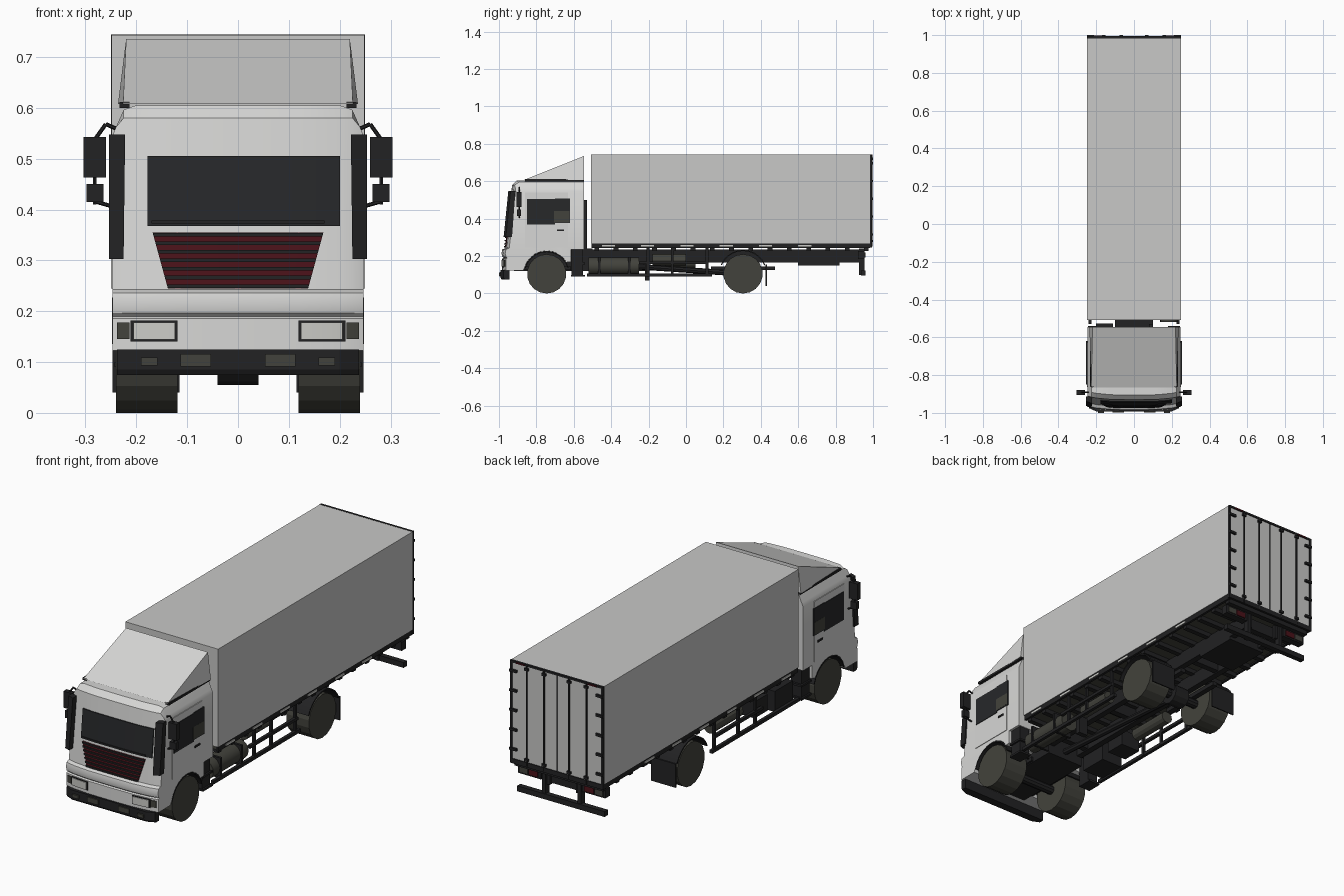
import bpy, bmesh, math
from mathutils import Vector, Matrix

if "Cube" in bpy.data.objects:
    bpy.data.objects.remove(bpy.data.objects["Cube"])


def material(name, r, g, b):
    m = bpy.data.materials.new(name)
    m.diffuse_color = (r, g, b, 1)
    m.use_nodes = True
    m.node_tree.nodes["Principled BSDF"].inputs["Base Color"].default_value = m.diffuse_color
    return m


WHITE = material("cab_white", 0.68, 0.68, 0.67)
PANEL = material("cargo_grey_white", 0.58, 0.58, 0.57)
BLACK = material("black_plastic", 0.016, 0.016, 0.017)
GLASS = material("dark_glass", 0.02, 0.021, 0.023)
OLIVE = material("tyre_grey", 0.055, 0.055, 0.045)
RED = material("dark_red", 0.07, 0.006, 0.01)
LENS = material("lamp_lens", 0.6, 0.6, 0.57)


def make(name, bm, mat, smooth=False):
    bmesh.ops.recalc_face_normals(bm, faces=bm.faces)
    me = bpy.data.meshes.new(name)
    bm.to_mesh(me)
    bm.free()
    me.materials.append(mat)
    ob = bpy.data.objects.new(name, me)
    bpy.context.collection.objects.link(ob)
    if smooth:
        bpy.ops.object.select_all(action='DESELECT')
        ob.select_set(True)
        bpy.context.view_layer.objects.active = ob
        bpy.ops.object.shade_smooth_by_angle(angle=math.radians(30))
    return ob


def boxes(name, mat, items, mirror=False):
    """One object from boxes given as x0, x1, y0, y1, z0, z1."""
    bm = bmesh.new()
    for s in ((1, -1) if mirror else (1,)):
        for x0, x1, y0, y1, z0, z1 in items:
            c = Vector((s * (x0 + x1) / 2, (y0 + y1) / 2, (z0 + z1) / 2))
            d = Matrix.Diagonal((abs(x1 - x0), abs(y1 - y0), abs(z1 - z0), 1))
            bmesh.ops.create_cube(bm, size=1, matrix=Matrix.Translation(c) @ d)
    return make(name, bm, mat)


def rods(name, mat, items, r, sides=8, mirror=False, smooth=False):
    """Cylinders running between pairs of points."""
    bm = bmesh.new()
    for s in ((1, -1) if mirror else (1,)):
        for p, q in items:
            p = Vector((p[0] * s, p[1], p[2]))
            q = Vector((q[0] * s, q[1], q[2]))
            rot = (q - p).to_track_quat('Z', 'Y').to_matrix().to_4x4()
            bmesh.ops.create_cone(bm, cap_ends=True, segments=sides, radius1=r, radius2=r,
                                  depth=(q - p).length, matrix=Matrix.Translation((p + q) / 2) @ rot)
    return make(name, bm, mat, smooth)


def loft(name, mat, rings, smooth=False):
    """Join matching closed rings of points and cap both ends."""
    bm = bmesh.new()
    vs = [[bm.verts.new(p) for p in ring] for ring in rings]
    n = len(vs[0])
    for a, b in zip(vs, vs[1:]):
        for i in range(n):
            bm.faces.new((a[i], a[(i + 1) % n], b[(i + 1) % n], b[i]))
    bm.faces.new(vs[0])
    bm.faces.new(vs[-1])
    return make(name, bm, mat, smooth)


# ---- cab: side profile with wheel arch, swept across the width
FRONT = [(-0.905, 0.605), (-0.93, 0.58), (-0.965, 0.243), (-0.982, 0.236), (-0.987, 0.215),
         (-0.982, 0.196), (-0.975, 0.19), (-0.983, 0.186), (-0.983, 0.123)]
WHEEL_Z = 0.105
FRONT_AXLE, REAR_AXLE = -0.745, 0.305


def bulge(x):
    return 0.02 * (abs(x) / 0.247) ** 4


def front_y(x, z):
    for (ya, za), (yb, zb) in zip(FRONT, FRONT[1:]):
        if zb <= z <= za:
            return ya + (yb - ya) * (za - z) / (za - zb) + bulge(x)
    return FRONT[-1][0] + bulge(x)


arch = [(FRONT_AXLE + 0.123 * math.cos(math.radians(a)), WHEEL_Z + 0.123 * math.sin(math.radians(a)))
        for a in range(165, 29, -15)]
tail = [(-0.87, 0.123)] + arch + [(-0.615, 0.17), (-0.615, 0.235), (-0.545, 0.235), (-0.545, 0.605)]
half = [(0.247, 0.545), (0.24, 0.562), (0.225, 0.596), (0.2, 0.605), (0.12, 0.605)]
stations = [(-x, t) for x, t in half] + [(0, 0.605)] + half[::-1]
loft("cab_body", WHITE, [[(x, y + bulge(x), min(z, t)) for y, z in FRONT]
                         + [(x, y, min(z, t)) for y, z in tail] for x, t in stations], True)


def patch(name, mat, z0, z1, bottom, top, off):
    """Thin plate that follows the cab front."""
    rings = []
    for i in range(9):
        f = i / 8
        xb = bottom[0] + (bottom[1] - bottom[0]) * f
        xt = top[0] + (top[1] - top[0]) * f
        yb, yt = front_y(xb, z0), front_y(xt, z1)
        rings.append([(xb, yb - off, z0), (xt, yt - off, z1), (xt, yt + 0.003, z1), (xb, yb + 0.003, z0)])
    return loft(name, mat, rings)


# ---- windscreen, grille and lamps on the cab front
patch("windscreen", GLASS, 0.368, 0.505, (-0.178, 0.201), (-0.178, 0.201), 0.005)
patch("wiper_strip", BLACK, 0.372, 0.378, (-0.17, 0.17), (-0.17, 0.17), 0.009)


def grille_half(z):
    return 0.138 + 0.03 * (z - 0.245) / 0.11


patch("grille", RED, 0.245, 0.355, (-0.138, 0.138), (-0.168, 0.168), 0.003)
for i in range(7):
    z = 0.246 + i * 0.0168
    w, w2 = grille_half(z), grille_half(z + 0.007)
    patch("grille_slat", BLACK, z, z + 0.007, (-w, w), (-w2, w2), 0.009)
for s in (-1, 1):
    for name, mat, z0, z1, a, b, off in (
            ("headlight_frame", BLACK, 0.14, 0.182, 0.119, 0.211, 0.003),
            ("headlight", LENS, 0.144, 0.178, 0.124, 0.206, 0.006),
            ("indicator", OLIVE, 0.145, 0.178, 0.213, 0.238, 0.004)):
        patch(name, mat, z0, z1, (s * a, s * b), (s * a, s * b), off)
    # dark corner deflector beside the windscreen
    loft("corner_deflector", BLACK, [[(s * x0, y0, z), (s * 0.254, y0 + 0.012, z), (s * 0.254, y1, z),
                                      (s * x0, y1, z)] for x0, y0, y1, z in
                                     ((0.225, -0.975, -0.93, 0.303), (0.222, -0.95, -0.912, 0.548))])

# ---- bumper
loft("bumper", BLACK, [[(x, y, z) for y, z in ((f + 0.006, 0.075), (f, 0.085), (f, 0.125), (-0.945, 0.125),
                                               (-0.945, 0.075))]
                       for x, f in ((-0.238, -0.975), (-0.2, -0.992), (0.2, -0.992), (0.238, -0.975))])
boxes("bumper_inset", OLIVE, [(0.053, 0.113, -0.997, -0.985, 0.091, 0.116)], True)
boxes("fog_lamp", OLIVE, [(0.158, 0.191, -1.0, -0.985, 0.093, 0.109)], True)

# ---- cab sides: door, window, handle, steps and rear trim
boxes("door_panel", WHITE, [(0.244, 0.25, -0.86, -0.63, 0.245, 0.54)], True)
boxes("door_window", GLASS, [(0.246, 0.253, -0.85, -0.70, 0.368, 0.505),
                             (0.246, 0.253, -0.70, -0.62, 0.376, 0.508)], True)
boxes("window_rear_part", OLIVE, [(0.246, 0.2535, -0.705, -0.623, 0.38, 0.44)], True)
boxes("door_handle", BLACK, [(0.248, 0.254, -0.69, -0.652, 0.334, 0.343)], True)
boxes("cab_step", BLACK, [(0.18, 0.243, -0.615, -0.54, 0.09, 0.1), (0.18, 0.243, -0.615, -0.54, 0.155, 0.165),
                          (0.18, 0.235, -0.612, -0.55, 0.09, 0.235)], True)
boxes("air_intake", BLACK, [(-0.2, -0.11, -0.545, -0.528, 0.2, 0.5), (0.08, 0.1, -0.545, -0.53, 0.2, 0.5)])

# ---- mirrors on arms
boxes("mirror", BLACK, [(0.26, 0.304, -0.905, -0.88, 0.463, 0.543), (0.265, 0.298, -0.903, -0.882, 0.415, 0.45)], True)
rods("mirror_arm", BLACK, [((0.235, -0.89, 0.557), (0.26, -0.892, 0.568)), ((0.26, -0.892, 0.568), (0.28, -0.892, 0.54)),
                           ((0.282, -0.892, 0.47), (0.282, -0.892, 0.41)), ((0.282, -0.892, 0.416), (0.24, -0.89, 0.404))],
     0.004, 6, True)

# ---- roof spoiler
loft("roof_spoiler", WHITE, [[(s * 0.226, -0.865, 0.608), (s * 0.22, -0.545, 0.735), (s * 0.236, -0.545, 0.608)]
                             for s in (-1, 1)])
boxes("spoiler_strip", BLACK, [(0.213, 0.233, -0.86, -0.545, 0.6, 0.611)], True)

# ---- cargo box with sill and rear doors
boxes("cargo_box", PANEL, [(-0.249, 0.249, -0.508, 0.985, 0.268, 0.743)])
boxes("cargo_sill", BLACK, [(0.235, 0.247, -0.505, 0.985, 0.243, 0.27)], True)
boxes("cargo_floor", OLIVE, [(-0.235, 0.235, -0.505, 0.985, 0.25, 0.268)])
boxes("sill_marker", LENS, [(0.24, 0.25, -0.45 + i * 0.21, -0.38 + i * 0.21, 0.25, 0.259) for i in range(6)], True)
boxes("door_frame", BLACK, [(0.24, 0.25, 0.983, 0.994, 0.245, 0.743), (0, 0.25, 0.983, 0.994, 0.734, 0.744),
                            (0, 0.25, 0.983, 0.994, 0.245, 0.268), (0, 0.002, 0.983, 0.992, 0.25, 0.74)], True)
boxes("rear_door", PANEL, [(0.003, 0.238, 0.98, 0.99, 0.268, 0.734)], True)
rods("door_lock_rod", BLACK, [((x, 0.993, 0.25), (x, 0.993, 0.738)) for x in (0.067, 0.16)], 0.004, 6, True)
boxes("door_hinge", BLACK, [(0.213, 0.25, 0.986, 1.0, 0.31 + i * 0.095, 0.322 + i * 0.095) for i in range(5)], True)
boxes("lock_bracket", BLACK, [(x - 0.01, x + 0.01, 0.988, 1.0, z, z + 0.012)
                              for x in (0.067, 0.16) for z in (0.275, 0.715)], True)
boxes("top_marker_lamp", RED, [(0.17, 0.215, 0.988, 0.997, 0.735, 0.742)], True)

# ---- chassis
boxes("chassis_rail", BLACK, [(0.07, 0.1, -0.93, 0.945, 0.165, 0.235)], True)
boxes("floor_beam", BLACK, [(-0.238, 0.238, y, y + 0.025, 0.228, 0.252) for y in [-0.49 + i * 0.103 for i in range(15)]])
boxes("chassis_crossmember", BLACK, [(-0.08, 0.08, y, y + 0.03, 0.17, 0.225) for y in (-0.45, -0.1, 0.15, 0.5, 0.9)])
boxes("engine", BLACK, [(-0.1, 0.1, -0.92, -0.5, 0.12, 0.24)])
rods("axle", BLACK, [((-0.13, y, WHEEL_Z), (0.13, y, WHEEL_Z)) for y in (FRONT_AXLE, REAR_AXLE)], 0.022, 10)
rods("differential", BLACK, [((-0.04, REAR_AXLE, WHEEL_Z), (0.04, REAR_AXLE, WHEEL_Z))], 0.05, 12)
rods("drive_shaft", BLACK, [((0, -0.5, 0.16), (0, REAR_AXLE, WHEEL_Z))], 0.015, 8)
boxes("leaf_spring", BLACK, [(0.085, 0.11, REAR_AXLE - 0.17, REAR_AXLE + 0.17, 0.125, 0.145),
                             (0.085, 0.11, FRONT_AXLE - 0.13, FRONT_AXLE + 0.13, 0.125, 0.145)], True)
boxes("spare_carrier", BLACK, [(-0.1, 0.1, 0.6, 0.82, 0.15, 0.2)])

# ---- wheels and mudguards
rods("wheel", OLIVE, [((0.119, y, WHEEL_Z), (0.24, y, WHEEL_Z)) for y in (FRONT_AXLE, REAR_AXLE)], 0.105, 18, True)


def mudguard(name, yc, a0, a1, r, x0, x1):
    for s in (-1, 1):
        rings = []
        for i in range(11):
            a = math.radians(a0 + (a1 - a0) * i / 10)
            rings.append([(s * x, yc + q * math.cos(a), WHEEL_Z + q * math.sin(a))
                          for x, q in ((x0, r), (x1, r), (x1, r + 0.006), (x0, r + 0.006))])
        loft(name, BLACK, rings, True)


mudguard("front_mudguard", FRONT_AXLE, 15, 165, 0.116, 0.115, 0.248)
mudguard("rear_mudguard", REAR_AXLE, 22, 158, 0.122, 0.115, 0.247)
boxes("mud_flap", BLACK, [(0.115, 0.247, 0.426, 0.432, 0.04, 0.155)], True)

# ---- tank, equipment boxes and side guards
rods("fuel_tank", OLIVE, [((0.185, -0.52, 0.146), (0.185, -0.25, 0.146))], 0.047, 16, smooth=True)
boxes("tank_strap", BLACK, [(0.135, 0.236, y, y + 0.012, 0.097, 0.196) for y in (-0.47, -0.31)])
boxes("battery_box", BLACK, [(-0.225, -0.11, -0.5, -0.36, 0.1, 0.2), (-0.215, -0.11, -0.32, -0.22, 0.12, 0.2)])
rods("air_tank", OLIVE, [((-0.16, -0.17, 0.165), (-0.16, 0.05, 0.165)), ((0.15, -0.18, 0.18), (0.15, 0.0, 0.18))], 0.03, 12)
boxes("side_guard", BLACK, [(0.225, 0.24, -0.53, 0.14, 0.092, 0.108), (0.225, 0.24, -0.25, 0.12, 0.158, 0.172)]
      + [(0.222, 0.234, y, y + 0.014, 0.092, 0.245) for y in (-0.21, -0.08, 0.105)], True)
boxes("valve_box", BLACK, [(0.12, 0.17, -0.22, -0.195, 0.07, 0.16)])

# ---- rear underrun bar and lamps
boxes("underrun_bar", BLACK, [(-0.235, 0.235, 0.935, 0.96, 0.097, 0.123)])
boxes("underrun_post", BLACK, [(0.085, 0.105, 0.925, 0.955, 0.1, 0.24)], True)
boxes("tail_lamp_panel", BLACK, [(0.11, 0.235, 0.92, 0.955, 0.185, 0.228)], True)
boxes("tail_lamp", RED, [(0.125, 0.175, 0.95, 0.96, 0.192, 0.22)], True)
boxes("tail_reverse_lamp", OLIVE, [(0.18, 0.225, 0.95, 0.96, 0.192, 0.22)], True)
